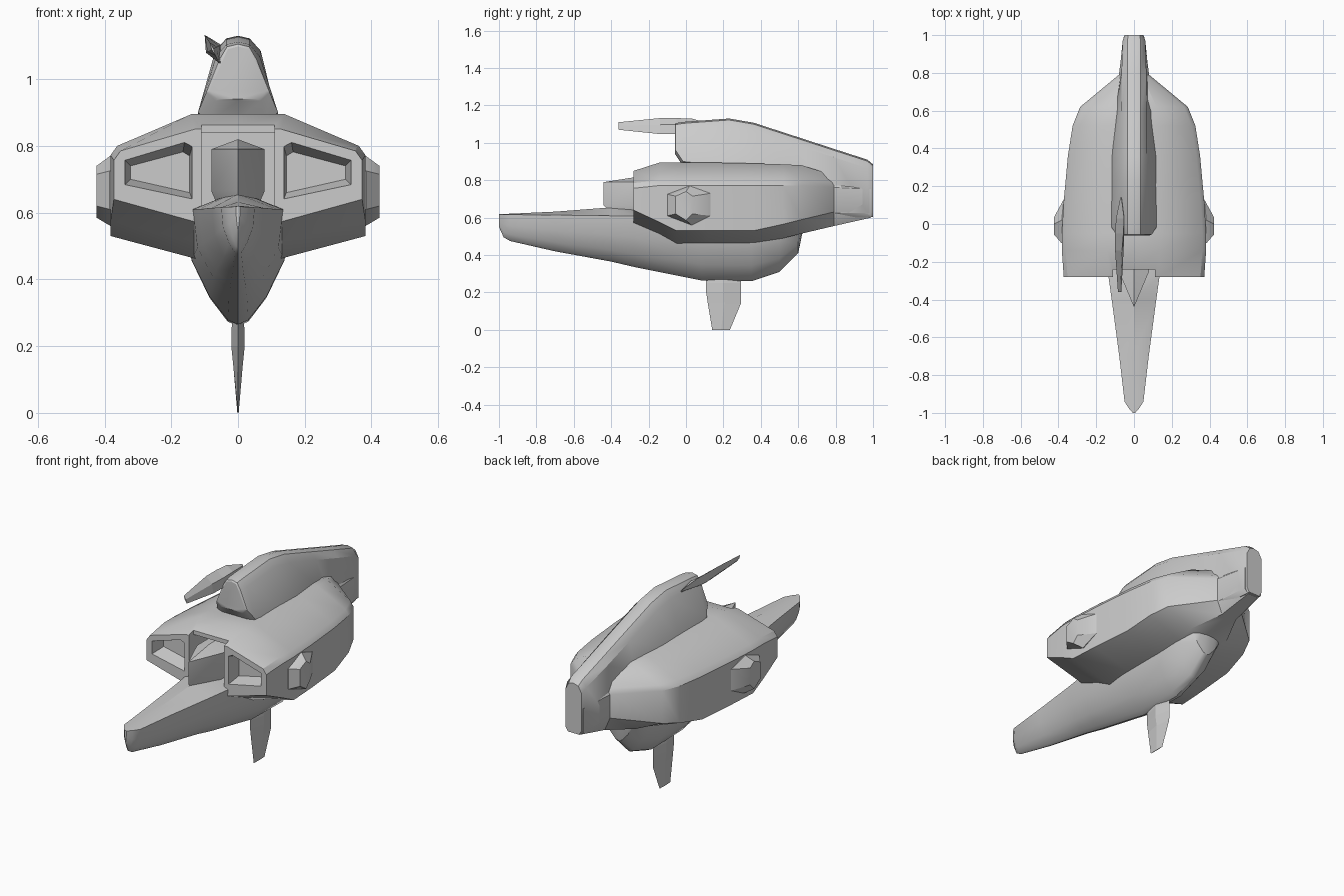
import bpy, bmesh, math

if "Cube" in bpy.data.objects:
    bpy.data.objects.remove(bpy.data.objects["Cube"])


def loft(name, rings):
    """Skin a closed solid through rings of equal point count."""
    bm = bmesh.new()
    vs = [[bm.verts.new(p) for p in r] for r in rings]
    n = len(rings[0])
    for a, b in zip(vs, vs[1:]):
        for i in range(n):
            j = (i + 1) % n
            bm.faces.new((a[i], a[j], b[j], b[i]))
    bm.faces.new(vs[0])
    bm.faces.new(vs[-1])
    bmesh.ops.remove_doubles(bm, verts=bm.verts, dist=0.0005)
    bmesh.ops.recalc_face_normals(bm, faces=bm.faces)
    me = bpy.data.meshes.new(name)
    bm.to_mesh(me)
    bm.free()
    ob = bpy.data.objects.new(name, me)
    bpy.context.collection.objects.link(ob)
    return ob


def sym(y, half):
    """Mirror a half section (top centre to bottom centre) into a ring."""
    pts = half + [(-x, z) for x, z in half[-2:0:-1]]
    return [(x, y, z) for x, z in pts]


def activate(ob):
    bpy.ops.object.select_all(action='DESELECT')
    ob.select_set(True)
    bpy.context.view_layer.objects.active = ob


def smooth(ob, deg=32):
    activate(ob)
    bpy.ops.object.shade_smooth_by_angle(angle=math.radians(deg))


def cut(ob, cutter):
    activate(ob)
    m = ob.modifiers.new("cut", 'BOOLEAN')
    m.operation, m.object, m.solver = 'DIFFERENCE', cutter, 'EXACT'
    bpy.ops.object.modifier_apply(modifier=m.name)
    bpy.data.objects.remove(cutter)


def box(x, y0, y1, z0, z1):
    return loft("cutter", [[(-x, y, z0), (x, y, z0), (x, y, z1), (-x, y, z1)]
                           for y in (y0, y1)])


# Lower hull with pointed beak: y, half width, ridge z, edge z, bottom z
hull = [(-1, .006, .62, .618, .55), (-.975, .028, .62, .617, .495),
        (-.94, .05, .621, .616, .475), (-.7, .078, .632, .614, .42),
        (-.4, .118, .655, .61, .365), (-.28, .135, .665, .61, .337),
        (.08, .155, .6, .6, .265), (.35, .155, .6, .6, .26),
        (.5, .135, .6, .6, .31), (.6, .105, .6, .6, .41), (.625, .085, .6, .6, .53)]
rings = []
for y, w, zc, ze, zb in hull:
    h = ze - zb
    rings.append(sym(y, [(0, zc), (w, ze), (w * .9, zb + h * .58),
                         (w * .55, zb + h * .25), (w * .2, zb + h * .04), (0, zb)]))
smooth(loft("lower_hull", rings))

# Upper shell: y, half width, roof half width, roof z, shoulder z, side bottom z, belly z
shell = [(-.28, .372, .13, .85, .785, .64, .57), (-.14, .382, .14, .895, .80, .575, .51),
         (-.05, .382, .14, .895, .80, .53, .46), (.12, .372, .14, .895, .80, .53, .46),
         (.36, .35, .14, .89, .80, .53, .46), (.52, .325, .13, .885, .80, .565, .49),
         (.62, .285, .12, .88, .80, .59, .515), (.79, .08, .04, .825, .79, .63, .555),
         (.99, .055, .03, .80, .78, .62, .6)]
body = loft("upper_shell", [
    sym(y, [(0, zt), (a, zt), (w - .02, zs), (w, zs - .028), (w, zl),
            (min(.12, w * .6), zb), (0, zb)])
    for y, w, a, zt, zs, zl, zb in shell])

# Centre cockpit notch and the two front recesses
cut(body, box(.11, -.5, -.12, .4, .84))
cut(body, box(.11, -.5, -.24, .7, 1.0))
opening = [(.137, .64), (.137, .80), (.16, .812), (.34, .758), (.34, .683)]
floor = [(.145, .66), (.145, .77), (.165, .782), (.322, .74), (.322, .70)]
for s in (1, -1):
    cut(body, loft("cutter", [[(s * x, y, z) for x, z in p]
                              for y, p in ((-.285, opening), (-.20, floor))]))
smooth(body)

# Cockpit: wedge-shaped nose with a peaked roof
plan = [(0, -.44), (.08, -.25), (.08, -.1), (0, -.1), (-.08, -.1), (-.08, -.25)]
smooth(loft("cockpit", [
    [(x * .7, y + .05 * (y < -.4), .61) for x, y in plan],
    [(x, y, .665) for x, y in plan],
    [(x, y, .79) for x, y in plan],
    [(0, y, .79 if y < -.4 else .82) for x, y in plan]]), 25)

# Dorsal fin running into the tail: y, top z, top half, shoulder half, base half, base z
fin = [(-.06, 1.098, .03, .048, .085, .94), (-.055, 1.105, .033, .055, .095, .935),
       (-.015, 1.112, .035, .066, .12, .875), (.23, 1.13, .035, .068, .12, .85),
       (.36, 1.108, .035, .068, .12, .85), (.6, 1.03, .035, .068, .1, .8),
       (.79, .968, .035, .066, .078, .60), (.97, .91, .035, .06, .06, .60),
       (1, .885, .03, .05, .05, .605)]
smooth(loft("dorsal_fin", [
    sym(y, [(0, zt), (t, zt - .008), (s, zt - .045), (w, zb + .025), (w * .7, zb), (0, zb)])
    for y, zt, t, s, w, zb in fin]))

# Hexagonal side pods
outer = [(.02, .77), (.13, .73), (.13, .61), (.03, .56), (-.1, .61), (-.1, .725)]
inner = [(0, .74), (.035, .715), (.035, .62), (0, .585), (-.055, .62), (-.055, .715)]
for s, side in ((1, "right"), (-1, "left")):
    smooth(loft(side + "_pod", [
        [(s * .34, y, z) for y, z in outer],
        [(s * (.385 - .1 * max(0, y)), y, z) for y, z in outer],
        [(s * .424, y, z) for y, z in inner]]))

# Keel blade: z, front y, rear y, half thickness
loft("keel_blade", [
    [(0, y0, z), (t, (y0 + y1) / 2, z), (0, y1, z), (-t, (y0 + y1) / 2, z)]
    for z, y0, y1, t in [(.3, .108, .295, .012), (.25, .108, .295, .02), (.2, .108, .295, .02),
                         (.14, .117, .293, .014), (0, .14, .235, .002)]])

# Tilted blade on the left of the fin: y, upper edge, lower edge, thickness
blade = [(-.36, (-.085, 1.11), (-.067, 1.07), .003), (-.14, (-.10, 1.132), (-.055, 1.047), .014),
         (-.05, (-.10, 1.132), (-.052, 1.047), .02), (.03, (-.095, 1.13), (-.05, 1.058), .02),
         (.14, (-.072, 1.10), (-.066, 1.085), .003)]
rings = []
for y, (x0, z0), (x1, z1), t in blade:
    cx, cz = (x0 + x1) / 2, (z0 + z1) / 2
    rings.append([(x0, y, z0), (cx + t, y, cz + t * .5),
                  (x1, y, z1), (cx - t, y, cz - t * .5)])
loft("side_blade", rings)
